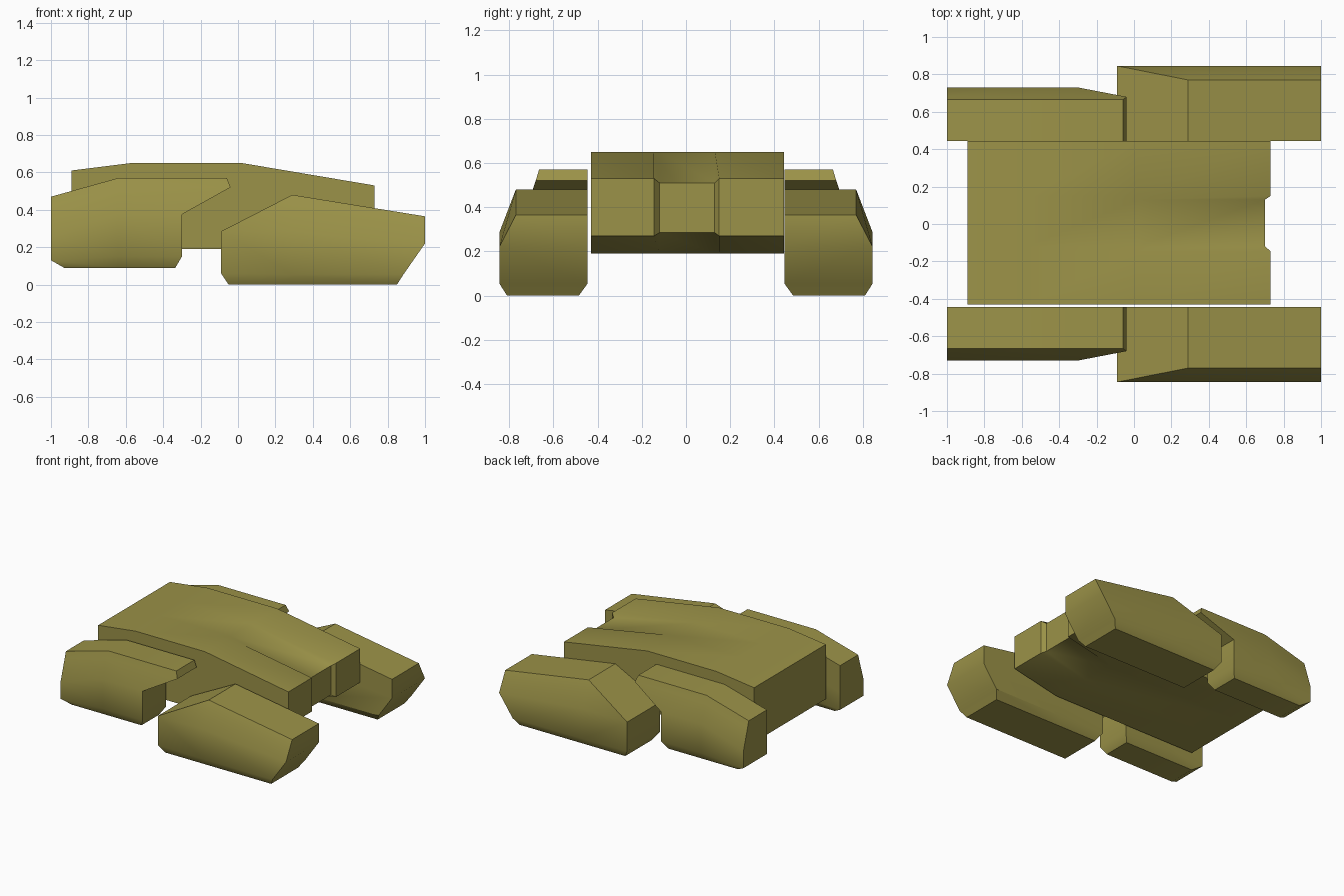
import bpy, bmesh, math

cube = bpy.data.objects.get("Cube")
if cube:
    bpy.data.objects.remove(cube, do_unlink=True)

COLOUR = (0.33, 0.29, 0.065, 1)
olive = bpy.data.materials.new("olive_drab")
olive.use_nodes = True
olive.diffuse_color = COLOUR
olive.node_tree.nodes["Principled BSDF"].inputs["Base Color"].default_value = COLOUR


def finish(name, bm):
    """Clean the mesh and turn it into a shaded object."""
    bmesh.ops.remove_doubles(bm, verts=bm.verts, dist=0.0005)
    bmesh.ops.recalc_face_normals(bm, faces=bm.faces)
    mesh = bpy.data.meshes.new(name)
    bm.to_mesh(mesh)
    bm.free()
    mesh.materials.append(olive)
    obj = bpy.data.objects.new(name, mesh)
    bpy.context.collection.objects.link(obj)
    bpy.ops.object.select_all(action="DESELECT")
    obj.select_set(True)
    bpy.context.view_layer.objects.active = obj
    bpy.ops.object.shade_smooth_by_angle(angle=math.radians(35))
    return obj


def bridge(bm, rings):
    """Join consecutive closed rings with quads."""
    for a, b in zip(rings, rings[1:]):
        for i in range(len(a)):
            j = (i + 1) % len(a)
            bm.faces.new((a[i], a[j], b[j], b[i]))


def pod(name, levels, side):
    """Loft a pod along x; each level is (inner y, [(x, z, outer y) per station])."""
    bm = bmesh.new()
    rings = []
    count = len(levels)
    for s in range(len(levels[0][1])):
        outer, inner = [], []
        for inner_y, points in levels:
            x, z, outer_y = points[s]
            outer.append(bm.verts.new((x, outer_y * side, z)))
            inner.append(bm.verts.new((x, inner_y * side, z)))
        rings.append(outer + inner[::-1])
    bridge(bm, rings)
    # end caps, one strip per level
    for ring in (rings[0], rings[-1]):
        for i in range(count - 1):
            bm.faces.new((ring[i], ring[i + 1], ring[-2 - i], ring[-1 - i]))
    return finish(name, bm)


# Central hull: side outline swept across y, with a recessed middle channel
shell = [(-.89, .19), (-.89, .61), (-.57, .65), (.02, .65)]
raised = shell + [(.73, .53), (.73, .27), (.35, .19)]
sunken = shell + [(.70, .51), (.70, .285), (.35, .19)]
bm = bmesh.new()
rings = []
for y, outline in ((-.43, raised), (-.145, raised), (-.12, sunken),
                   (.13, sunken), (.15, raised), (.443, raised)):
    rings.append([bm.verts.new((x, y, z)) for x, z in outline])
bridge(bm, rings)
bm.faces.new(rings[0])
bm.faces.new(rings[-1])
finish("central_hull", bm)

# Low pods at the +x end: top, shoulder, lower edge, underside
low_pod = [
    (.445, [(-.09, .285, .845), (.29, .48, .77), (1, .365, .77)]),
    (.445, [(-.09, .285, .845), (.29, .285, .845), (1, .22, .845)]),
    (.445, [(-.09, .06, .845), (.29, .055, .845), (.885, .055, .845)]),
    (.485, [(-.05, 0, .81), (.29, 0, .81), (.85, 0, .81)]),
]

# High pods at the -x end, with an overhanging tip
high_pod = [
    (.445, [(-1, .47, .665), (-.64, .57, .665), (-.06, .57, .665)]),
    (.445, [(-1, .42, .68), (-.64, .52, .68), (-.04, .52, .68)]),
    (.445, [(-1, .26, .73), (-.64, .375, .73), (-.30, .375, .73)]),
    (.445, [(-1, .13, .73), (-.64, .15, .73), (-.30, .15, .73)]),
    (.48, [(-.93, .09, .695), (-.64, .09, .695), (-.335, .09, .695)]),
]

for label, side in (("left", 1), ("right", -1)):
    pod("low_pod_" + label, low_pod, side)
    pod("high_pod_" + label, high_pod, side)
